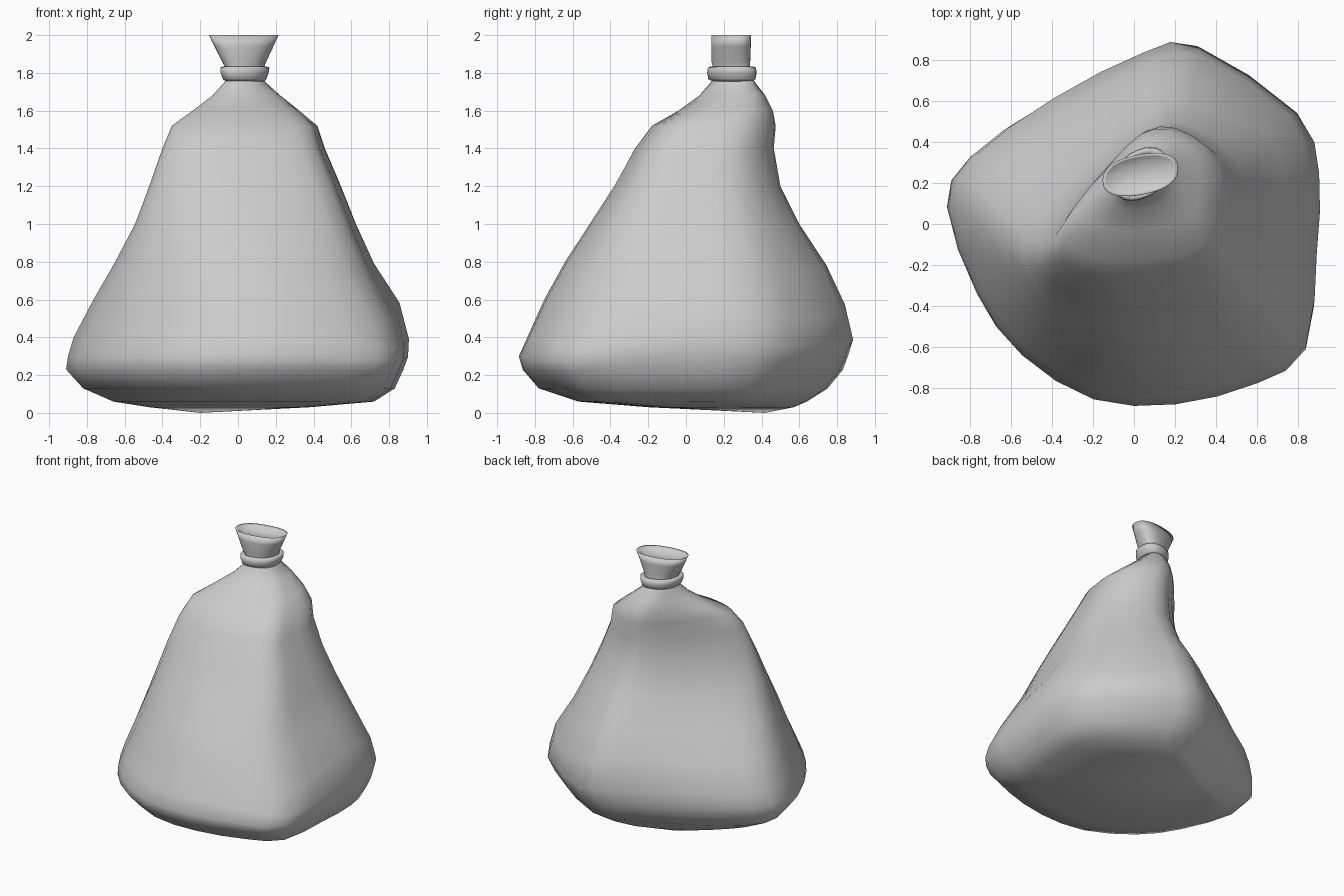
import bpy, bmesh, math
from mathutils import Vector

if "Cube" in bpy.data.objects:
    bpy.data.objects.remove(bpy.data.objects["Cube"])

# Plan outlines: wide slumped base, shoulder, gathered neck (same point order)
BASE = [(-.91, .12), (-.76, -.33), (-.55, -.63), (-.2, -.85), (.2, -.875), (.6, -.77), (.84, -.6),
        (.89, -.15), (.9, .25), (.79, .55), (.29, .89), (.03, .86), (-.42, .64), (-.8, .37)]
SHOULDER = [(-.42, -.15), (-.36, -.24), (-.24, -.29), (-.08, -.32), (.1, -.31), (.28, -.28), (.44, -.2),
            (.48, -.02), (.5, .17), (.44, .35), (.24, .48), (.07, .46), (-.14, .26), (-.35, 0)]


def resample(pts):
    """Insert a smooth midpoint between neighbouring points of a closed outline."""
    p, out = [Vector(q) for q in pts], []
    n = len(p)
    for i in range(n):
        out += [p[i], (9 * (p[i] + p[(i + 1) % n]) - p[i - 1] - p[(i + 2) % n]) / 16]
    return out


def fit(pts, x0, x1, y0, y1):
    """Scale an outline to the given bounds."""
    xs, ys = [p.x for p in pts], [p.y for p in pts]
    ax, bx, ay, by = min(xs), max(xs), min(ys), max(ys)
    return [Vector((x0 + (p.x - ax) / (bx - ax) * (x1 - x0),
                    y0 + (p.y - ay) / (by - ay) * (y1 - y0))) for p in pts]


def oval(tilt=.3):
    pts = []
    for i in range(14):
        a = math.radians(190) + i * math.tau / 14
        x, y = [math.copysign(abs(v) ** .85, v) for v in (math.cos(a), math.sin(a))]
        pts.append((x, y + tilt * x))
    return pts


shapes = [fit(resample(s), -1, 1, -1, 1) for s in (BASE, SHOULDER, oval())]


def section(t, bounds):
    """Blend base (0), shoulder (1) and neck (2), then fit to the bounds."""
    k = min(int(t), 1)
    return fit([a.lerp(b, t - k) for a, b in zip(shapes[k], shapes[k + 1])], *bounds)


def sag(i, z):
    """Let the two right-hand corners slump a little lower."""
    corner = sum(math.exp(-((i - c) / 2) ** 2) for c in (12, 18.5))
    return z - .11 * corner * math.exp(-((z - .6) / .25) ** 2)


def loft(name, levels, bottom=None, top=None, closed=False):
    bm = bmesh.new()
    rings = [[bm.verts.new((p.x, p.y, sag(i, z))) for i, p in enumerate(section(t, b))]
             for z, t, *b in levels]
    n = len(rings[0])
    pairs = list(zip(rings, rings[1:])) + ([(rings[-1], rings[0])] if closed else [])
    for a, b in pairs:
        for i in range(n):
            j = (i + 1) % n
            bm.faces.new((a[i], a[j], b[j], b[i]))
    for ring, tip in ((rings[0], bottom), (rings[-1], top)):
        if tip:
            c = bm.verts.new(tip)
            for i in range(n):
                bm.faces.new((ring[i], ring[(i + 1) % n], c))
    bmesh.ops.recalc_face_normals(bm, faces=bm.faces)
    for f in bm.faces:
        f.smooth = True
    me = bpy.data.meshes.new(name)
    bm.to_mesh(me)
    bm.free()
    ob = bpy.data.objects.new(name, me)
    bpy.context.collection.objects.link(ob)
    return ob


# Sack body with flared, gathered mouth: z, shape, x min, x max, y min, y max
loft("sack", [
    (.03, 0, -.47, .38, -.2, .57),
    (.06, 0, -.66, .72, -.57, .64),
    (.13, 0, -.82, .83, -.78, .75),
    (.23, 0, -.91, .875, -.865, .83),
    (.3, 0, -.90, .90, -.885, .855),
    (.4, .05, -.87, .905, -.84, .885),
    (.6, .2, -.765, .855, -.75, .84),
    (.8, .4, -.65, .72, -.64, .74),
    (1.0, .65, -.545, .625, -.51, .60),
    (1.2, .85, -.47, .545, -.38, .50),
    (1.4, 1, -.40, .46, -.27, .465),
    (1.52, 1.03, -.35, .42, -.18, .475),
    (1.6, 1.2, -.24, .325, -.04, .46),
    (1.68, 1.5, -.135, .225, .07, .42),
    (1.76, 1.9, -.065, .135, .14, .36),
    (1.8, 2, -.05, .125, .15, .34),
    (1.86, 2, -.085, .15, .135, .34),
    (1.94, 2, -.125, .187, .135, .343),
    (2.0, 2, -.153, .215, .135, .345),
    (1.99, 2, -.135, .197, .15, .33),
    (1.97, 2, -.09, .15, .18, .30)],
    bottom=(-.2, .42, 0), top=(.03, .24, 1.965))

# Tie band around the neck
loft("tie_band", [
    (1.755, 1.9, -.065, .14, .14, .35),
    (1.767, 1.9, -.08, .15, .118, .368),
    (1.8, 1.9, -.092, .162, .112, .374),
    (1.828, 1.9, -.094, .166, .116, .37),
    (1.835, 1.9, -.075, .145, .135, .35),
    (1.8, 1.9, -.04, .115, .16, .33)], closed=True)
